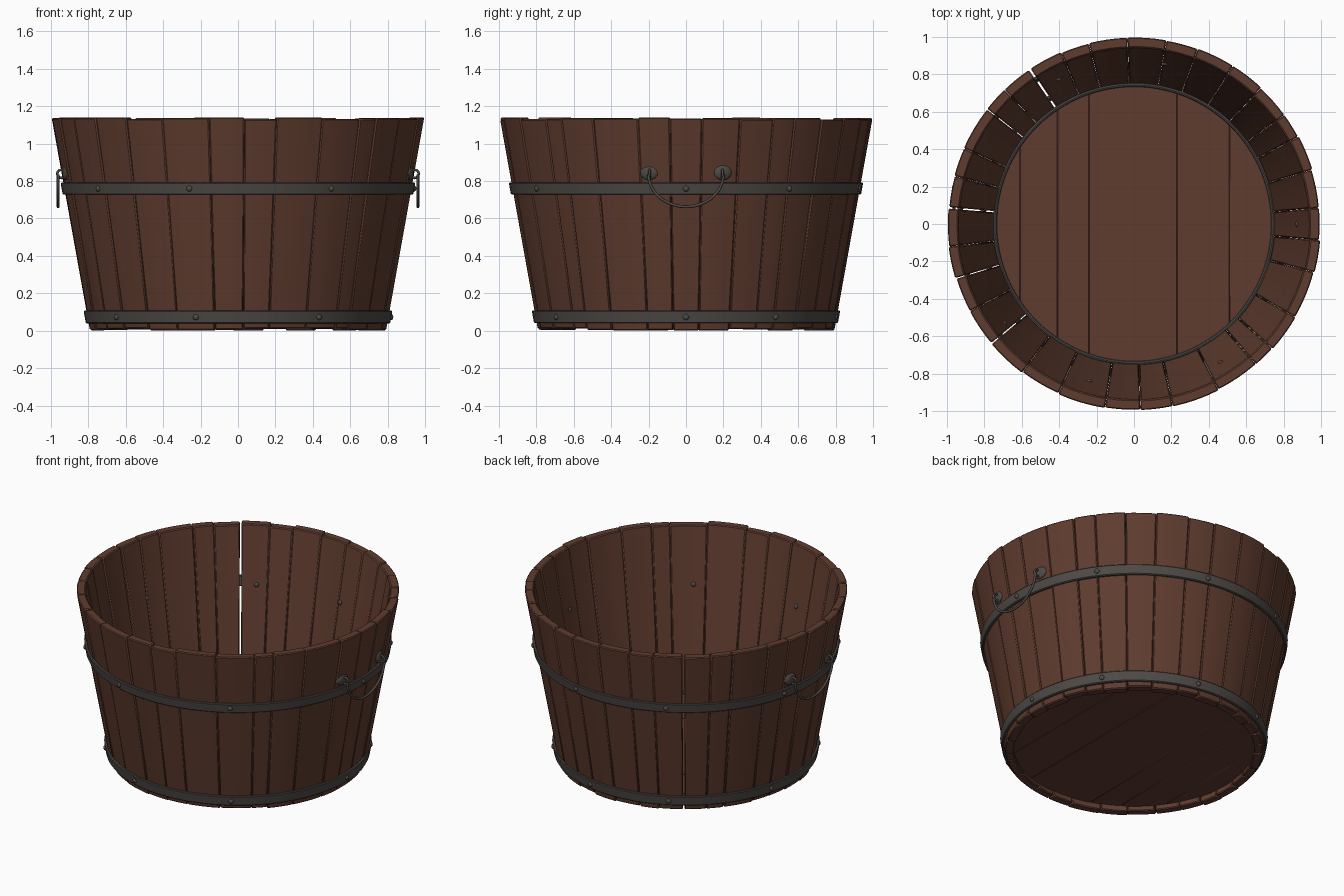
import bpy, bmesh, math, random
from math import sin, cos, radians, sqrt, pi
from mathutils import Matrix, Vector

random.seed(4)
if "Cube" in bpy.data.objects:
    bpy.data.objects.remove(bpy.data.objects["Cube"])


def make_material(name, color):
    m = bpy.data.materials.new(name)
    m.use_nodes = True
    m.diffuse_color = color
    m.node_tree.nodes["Principled BSDF"].inputs["Base Color"].default_value = color
    return m


wood = make_material("brown wood", (0.115, 0.045, 0.028, 1))
iron = make_material("dark iron", (0.075, 0.067, 0.061, 1))

HEIGHT, BASE_R, TOP_R, THICK = 1.14, 0.79, 0.995, 0.055
SLOPE = (TOP_R - BASE_R) / HEIGHT
parts = []


def wall_radius(z):
    return BASE_R + SLOPE * z


def finish(name, bm, material, bevel=0):
    bmesh.ops.recalc_face_normals(bm, faces=bm.faces)
    mesh = bpy.data.meshes.new(name)
    bm.to_mesh(mesh)
    bm.free()
    mesh.materials.append(material)
    ob = bpy.data.objects.new(name, mesh)
    bpy.context.collection.objects.link(ob)
    if bevel:
        mod = ob.modifiers.new("bevel", 'BEVEL')
        mod.width, mod.segments, mod.limit_method = bevel, 1, 'ANGLE'
        mod.angle_limit = radians(40)
    parts.append(ob)
    return ob


def sweep(bm, profile, angles, closed):
    """Turn a closed (radius, z) profile around z through the given angles."""
    rings = [[bm.verts.new((r * cos(a), r * sin(a), z)) for r, z in profile] for a in angles]
    n = len(profile)
    for i in range(len(rings) if closed else len(rings) - 1):
        a, b = rings[i], rings[(i + 1) % len(rings)]
        for j in range(n):
            bm.faces.new((a[j], a[(j + 1) % n], b[(j + 1) % n], b[j]))
    if not closed:
        bm.faces.new(rings[0])
        bm.faces.new(rings[-1])


# Wall staves of uneven width, a few with open cracks between them
seams = [-5, 5, 17, 28, 36, 47, 58, 70, 80, 92, 104, 113, 124, 134, 142, 156, 165, 175,
         187, 197, 208, 220, 233, 246, 261, 272, 282, 297, 311, 318, 330, 345, 355]
cracks = {124: 0.35, 142: 0.15, 175: 0.25, 197: 0.15, 220: 0.2}
bm = bmesh.new()
for start, end in zip(seams, seams[1:]):
    a0 = start + cracks.get(start, 0.03)
    a1 = end - cracks.get(end, 0.03)
    shift = random.uniform(-0.004, 0.004)
    low, high = random.uniform(0, 0.012), HEIGHT - random.uniform(0, 0.012)
    profile = [(wall_radius(low) + shift, low), (wall_radius(high) + shift, high),
               (wall_radius(high) + shift - THICK, high), (wall_radius(low) + shift - THICK, low)]
    sweep(bm, profile, [radians(a0 + (a1 - a0) * k / 4) for k in range(5)], False)
finish("wall_staves", bm, wood, 0.006)

# Floor planks running front to back
FLOOR_R = 0.75
edges = [-FLOOR_R, -0.61, -0.41, -0.24, 0.23, 0.51, FLOOR_R]
bm = bmesh.new()
for x0, x1 in zip(edges, edges[1:]):
    xs = [x0 + (x1 - x0) * k / 10 for k in range(11)]
    outline = [(x, sqrt(max(FLOOR_R ** 2 - x * x, 0.0001))) for x in xs]
    outline += [(x, -y) for x, y in reversed(outline)]
    face = bm.faces.new([bm.verts.new((x, y, 0.045)) for x, y in outline])
    top = bmesh.ops.extrude_face_region(bm, geom=[face])["geom"]
    bmesh.ops.translate(bm, vec=(0, 0, 0.035), verts=[v for v in top if isinstance(v, bmesh.types.BMVert)])
finish("floor_planks", bm, wood, 0.003)

# Iron hoops around the wall and the ring holding the floor
circle = [2 * pi * k / 96 for k in range(96)]


def hoop(name, z0, z1):
    bm = bmesh.new()
    sweep(bm, [(wall_radius(z0) - 0.006, z0), (wall_radius(z0) + 0.015, z0),
               (wall_radius(z1) + 0.015, z1), (wall_radius(z1) - 0.006, z1)], circle, True)
    finish(name, bm, iron, 0.005)


hoop("lower_hoop", 0.04, 0.108)
hoop("upper_hoop", 0.727, 0.792)
bm = bmesh.new()
sweep(bm, [(0.743 + 0.011 * cos(t * pi / 4), 0.083 + 0.011 * sin(t * pi / 4)) for t in range(8)], circle, True)
finish("floor_ring", bm, iron)


# Rivets on both hoops, with their ends showing inside the wall
def dome(bm, radius, depth, angle, r, z, widen=1):
    turn = Matrix.Translation((r * cos(angle), r * sin(angle), z)) @ Matrix.Rotation(angle, 4, 'Z')
    bmesh.ops.create_uvsphere(bm, u_segments=12, v_segments=8, radius=1,
                              matrix=turn @ Matrix.Diagonal((depth, radius * widen, radius, 1)))


bm = bmesh.new()
for degrees in (0, 36, 79, 117.5, 165, 217.5, 254, 302):
    a = radians(degrees)
    dome(bm, 0.016, 0.011, a, wall_radius(0.76) + 0.015, 0.76)
    dome(bm, 0.016, 0.011, a, wall_radius(0.073) + 0.015, 0.073)
    dome(bm, 0.016, 0.011, a, wall_radius(0.76) - THICK, 0.76)
finish("rivets", bm, iron)


# Drop handles with their mounts on both sides
def tube(name, points, radius, cyclic=False):
    curve = bpy.data.curves.new(name, 'CURVE')
    curve.dimensions = '3D'
    curve.bevel_depth, curve.bevel_resolution = radius, 2
    curve.use_fill_caps = True
    line = curve.splines.new('POLY')
    line.points.add(len(points) - 1)
    for p, co in zip(line.points, points):
        p.co = (*co, 1)
    line.use_cyclic_u = cyclic
    curve.materials.append(iron)
    bpy.context.collection.objects.link(bpy.data.objects.new(name, curve))


for side, s in (("left", 1), ("right", -1)):
    bm = bmesh.new()
    for y in (-0.195, 0.195):
        a = math.atan2(y, s * 0.91)
        dome(bm, 0.04, 0.016, a, wall_radius(0.845), 0.845, 1.2)
        eye = Vector((s * 0.943, y, 0.838))
        tube(side + "_handle_eye", [eye + Vector((0.022 * cos(t * pi / 6), 0, 0.022 * sin(t * pi / 6)))
                                    for t in range(12)], 0.007, True)
    finish(side + "_handle_mounts", bm, iron)
    arc = [pi * k / 24 for k in range(25)]
    tube(side + "_handle", [(s * 0.96, -0.2 * cos(t), 0.835 - 0.172 * sin(t)) for t in arc], 0.008)

# Smooth shading with sharp corners kept
bpy.ops.object.select_all(action='DESELECT')
for ob in parts:
    ob.select_set(True)
bpy.context.view_layer.objects.active = parts[0]
bpy.ops.object.shade_smooth_by_angle(angle=radians(35))
